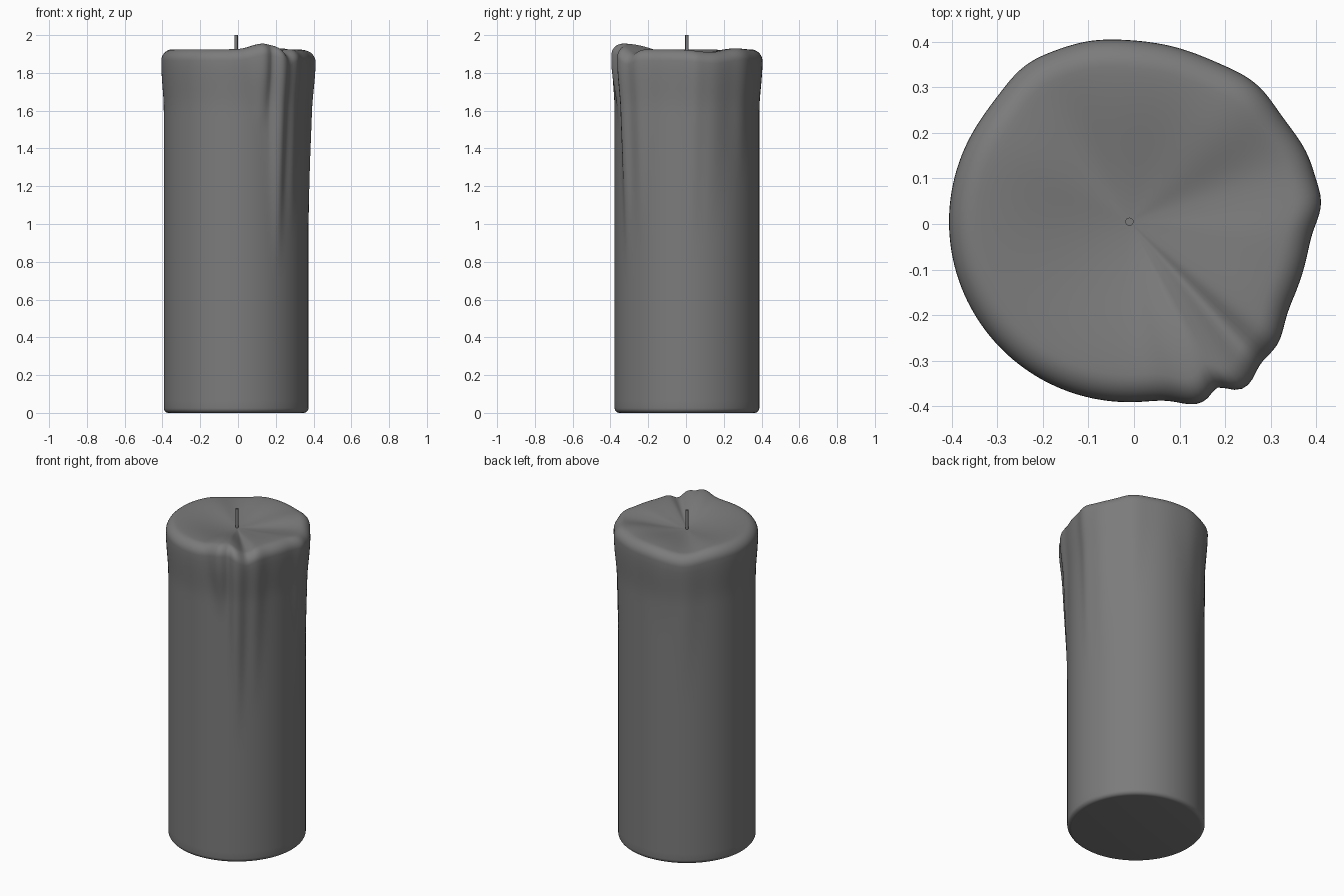
import bpy, bmesh, math

cube = bpy.data.objects.get("Cube")
if cube:
    bpy.data.objects.remove(cube)

CX, CY = -0.01, 0.005
SEGMENTS = 180
RADIUS, RIM = 0.383, 1.925

# Wax drips: angle, width (degrees), bulge, length down the side
DRIPS = [(5, 5, .015, 1.1), (18, 11, .022, 1.0), (47, 8, .014, .7),
         (105, 9, .010, .5), (123, 8, .015, .9), (291, 5, .030, .4),
         (305, 5, .045, 1.2), (319, 6, .026, 1.0), (298, 2, -.012, .7)]
# Rim waves: angle, width, rise
WAVES = [(293, 9, .030), (312, 4, -.025), (123, 13, -.025),
         (47, 9, .006), (20, 12, -.015)]


def bump(angle, centre, width):
    d = (angle - centre + 180) % 360 - 180
    return math.exp(-0.5 * (d / width) ** 2)


def smooth(t):
    t = max(0.0, min(1.0, t))
    return t * t * (3 - 2 * t)


def side_radius(angle, z):
    """Cylinder with a flared lip and drips that narrow as they run down."""
    r = RADIUS + 0.013 * smooth((z - 1.6) / 0.25)
    for centre, width, amount, length in DRIPS:
        t = smooth((z - (1.88 - length)) / length)
        r += amount * t * bump(angle, centre, width * (0.55 + 0.45 * t))
    return r


def rim_height(angle):
    return RIM + sum(h * bump(angle, c, w) for c, w, h in WAVES)


def material(name, value):
    m = bpy.data.materials.new(name)
    m.use_nodes = True
    colour = (value, value, value, 1)
    m.diffuse_color = colour
    m.node_tree.nodes["Principled BSDF"].inputs["Base Color"].default_value = colour
    return m


def finish(bm, name, mat):
    bmesh.ops.recalc_face_normals(bm, faces=bm.faces)
    mesh = bpy.data.meshes.new(name)
    bm.to_mesh(mesh)
    bm.free()
    mesh.materials.append(mat)
    obj = bpy.data.objects.new(name, mesh)
    bpy.context.collection.objects.link(obj)
    bpy.ops.object.select_all(action='DESELECT')
    obj.select_set(True)
    bpy.context.view_layer.objects.active = obj
    bpy.ops.object.shade_smooth_by_angle(angle=math.radians(50))
    return obj


# Candle body: rings run up from the base, over the lip and into the bowl
bm = bmesh.new()
rings = []


def add_ring(shape):
    ring = []
    for i in range(SEGMENTS):
        a = 360 * i / SEGMENTS
        r, z = shape(a)
        t = math.radians(a)
        ring.append(bm.verts.new((CX + r * math.cos(t), CY + r * math.sin(t), z)))
    rings.append(ring)


# Rounded base edge
EDGE = 0.025
for k in range(6):
    q = math.pi / 2 * k / 5
    add_ring(lambda a: (RADIUS - EDGE * (1 - math.sin(q)), EDGE * (1 - math.cos(q))))

# Side wall
LIP = 0.06
for k in range(1, 49):
    f = k / 48
    def wall(a):
        z = EDGE + f * (rim_height(a) - LIP - EDGE)
        return side_radius(a, z), z
    add_ring(wall)

# Rounded lip
for k in range(1, 9):
    q = math.pi / 2 * k / 8
    def lip(a):
        z = rim_height(a) - LIP
        return side_radius(a, z) - LIP * (1 - math.cos(q)), z + LIP * math.sin(q)
    add_ring(lip)

# Shallow melted bowl
BOWL = 1.885
for k in range(1, 20):
    f = 1 - k / 20
    def bowl(a):
        r = side_radius(a, rim_height(a) - LIP) - LIP
        return r * f, BOWL + (rim_height(a) - BOWL) * smooth(f)
    add_ring(bowl)

for low, high in zip(rings, rings[1:]):
    for i in range(SEGMENTS):
        j = (i + 1) % SEGMENTS
        bm.faces.new((low[i], low[j], high[j], high[i]))
bm.faces.new(rings[0])
centre = bm.verts.new((CX, CY, BOWL))
for i in range(SEGMENTS):
    bm.faces.new((rings[-1][i], rings[-1][(i + 1) % SEGMENTS], centre))
finish(bm, "candle_body", material("grey wax", 0.2))

# Wick
bm = bmesh.new()
bmesh.ops.create_cone(bm, cap_ends=True, segments=16, radius1=0.009, radius2=0.009, depth=0.14)
bmesh.ops.translate(bm, verts=bm.verts, vec=(CX, CY, 1.93))
finish(bm, "wick", bpy.data.materials["grey wax"])
